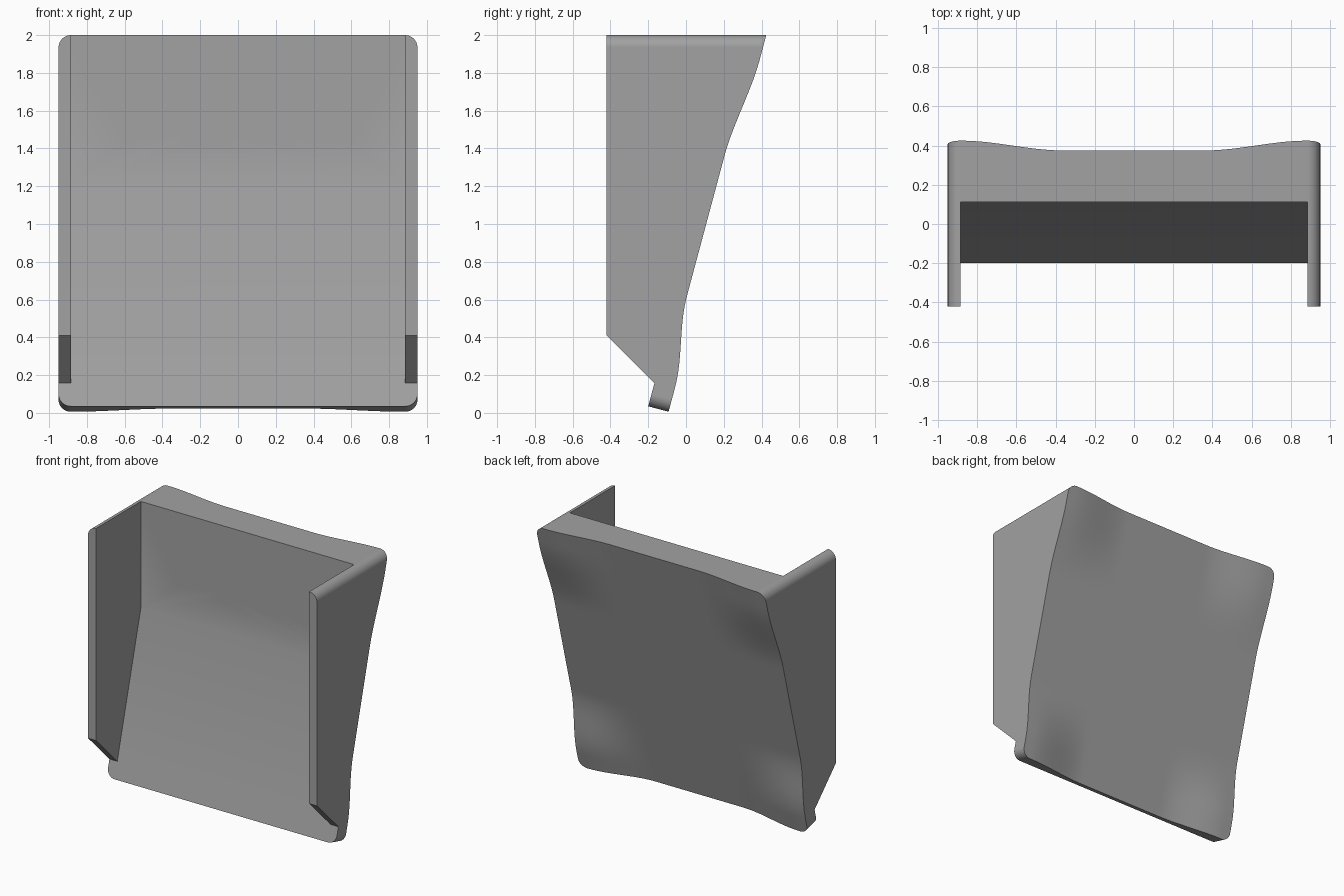
import bpy, bmesh, math
from mathutils import Vector

if "Cube" in bpy.data.objects:
    bpy.data.objects.remove(bpy.data.objects["Cube"])

TILT = math.radians(15)
T = math.tan(TILT)


def front(z):            # tilted front plane of the panel
    return -0.2 + T * (z - 0.035)


def bottom(y):           # bottom plane, square to the panel
    return 0.035 - T * (y + 0.2)


def make(name, bm):
    bmesh.ops.recalc_face_normals(bm, faces=bm.faces)
    me = bpy.data.meshes.new(name)
    bm.to_mesh(me)
    bm.free()
    ob = bpy.data.objects.new(name, me)
    bpy.context.collection.objects.link(ob)
    return ob


def prism(name, profile, x0, x1, round_edges=0.0):
    """Extrude a (y, z) profile along x, optionally rounding the edges that run along y."""
    bm = bmesh.new()
    a = [bm.verts.new((x0, y, z)) for y, z in profile]
    b = [bm.verts.new((x1, y, z)) for y, z in profile]
    bm.faces.new(a)
    bm.faces.new(b[::-1])
    n = len(a)
    for i in range(n):
        j = (i + 1) % n
        bm.faces.new((a[i], b[i], b[j], a[j]))
    if round_edges:
        bmesh.ops.recalc_face_normals(bm, faces=bm.faces)
        edges = [e for e in bm.edges
                 if abs(e.verts[0].co.y - e.verts[1].co.y) > 0.5]
        bmesh.ops.bevel(bm, geom=edges, offset=round_edges, offset_type='OFFSET',
                        segments=8, profile=0.5, affect='EDGES')
    return make(name, bm)


def cylinder(name, start, end, radius):
    start, end = Vector(start), Vector(end)
    d = end - start
    bm = bmesh.new()
    bmesh.ops.create_cone(bm, cap_ends=True, segments=32, radius1=radius,
                          radius2=radius, depth=d.length)
    rot = d.to_track_quat('Z', 'Y')
    for v in bm.verts:
        v.co = rot @ v.co + (start + end) / 2
    return make(name, bm)


def combine(ob, other, operation):
    mod = ob.modifiers.new("combine", 'BOOLEAN')
    mod.operation = operation
    mod.solver = 'EXACT'
    mod.object = other
    dg = bpy.context.evaluated_depsgraph_get()
    me = bpy.data.meshes.new_from_object(ob.evaluated_get(dg))
    ob.modifiers.clear()
    ob.data = me
    bpy.data.objects.remove(other)


def step(a, b, v):
    t = min(max((v - a) / (b - a), 0), 1)
    return t * t * (3 - 2 * t)


def back(x, z):          # back surface: tilted plane with corners that curl outward
    curl = 0.05 * step(1.36, 1.87, z) + 0.067 * step(-0.62, -0.13, -z)
    return 0.375 + T * (z - 2) + curl * step(0.36, 0.88, abs(x))


# Solid bounded by the curved back surface
NX, NZ = 72, 72
bm = bmesh.new()
g = [[None] * (NZ + 1) for _ in range(NX + 1)]
for i in range(NX + 1):
    for k in range(NZ + 1):
        x, z = -1.05 + 2.1 * i / NX, -0.3 + 2.4 * k / NZ
        g[i][k] = bm.verts.new((x, back(x, z), z))
for i in range(NX):
    for k in range(NZ):
        bm.faces.new((g[i][k], g[i + 1][k], g[i + 1][k + 1], g[i][k + 1]))
c = {(sx, sz): bm.verts.new((1.05 * sx, -0.9, -0.3 if sz < 0 else 2.1))
     for sx in (-1, 1) for sz in (-1, 1)}
bm.faces.new((c[-1, -1], c[1, -1], c[1, 1], c[-1, 1]))
for i, s in ((0, -1), (NX, 1)):
    bm.faces.new([g[i][k] for k in range(NZ + 1)] + [c[s, 1], c[s, -1]])
for k, s in ((0, -1), (NZ, 1)):
    bm.faces.new([g[i][k] for i in range(NX + 1)] + [c[1, s], c[-1, s]])
curved = make("curved_back", bm)

# Panel: tilted below, vertical front face above
body = prism("housing", [(front(-0.28), -0.28), (front(1.2), 1.2), (front(1.2), 2.1),
                         (0.7, 2.1), (0.7, -0.28)], -1.0, 1.0)

# Side walls with chamfered lower ends
for s in (-1, 1):
    wall = prism("side_wall", [(-0.42, 2.08), (-0.42, 0.41), (-0.06, 0.05),
                               (0.3, 0.05), (0.3, 2.08)], 0.885 * s, 0.98 * s)
    combine(body, wall, 'UNION')

# Trim to rounded outline and curved back
outline = prism("outline", [(-0.8, 2), (0.7, 2), (0.7, bottom(0.7)), (-0.8, bottom(-0.8))],
                -0.95, 0.95, 0.065)
combine(body, outline, 'INTERSECT')
combine(body, curved, 'INTERSECT')

# Row of counterbored holes
for x, r in ((-0.575, 0.028), (-0.195, 0.037), (0.203, 0.037), (0.567, 0.028)):
    combine(body, cylinder("counterbore", (x, 0.155, 1.47), (x, 0.6, 1.47), 0.088), 'DIFFERENCE')
    combine(body, cylinder("through_hole", (x, -0.1, 1.47), (x, 0.3, 1.47), r), 'DIFFERENCE')

# Corner screw holes: through at the bottom, blind at the top
normal = Vector((0, math.cos(TILT), -math.sin(TILT)))
for s in (-1, 1):
    p = Vector((0.88 * s, front(0.1), 0.1))
    combine(body, cylinder("low_hole", p - normal * 0.05, p + normal * 0.3, 0.028), 'DIFFERENCE')
    p = Vector((0.88 * s, back(0.88, 1.92), 1.92))
    combine(body, cylinder("high_hole", p - normal * 0.12, p + normal * 0.1, 0.028), 'DIFFERENCE')

# Material and shading
mat = bpy.data.materials.new("grey")
mat.diffuse_color = (0.36, 0.36, 0.36, 1)
mat.use_nodes = True
mat.node_tree.nodes["Principled BSDF"].inputs["Base Color"].default_value = mat.diffuse_color
body.data.materials.clear()
body.data.materials.append(mat)
for p in body.data.polygons:
    p.material_index = 0
bpy.context.view_layer.objects.active = body
body.select_set(True)
bpy.ops.object.shade_smooth_by_angle(angle=math.radians(30))
wn = body.modifiers.new("weighted", 'WEIGHTED_NORMAL')
wn.keep_sharp = True
